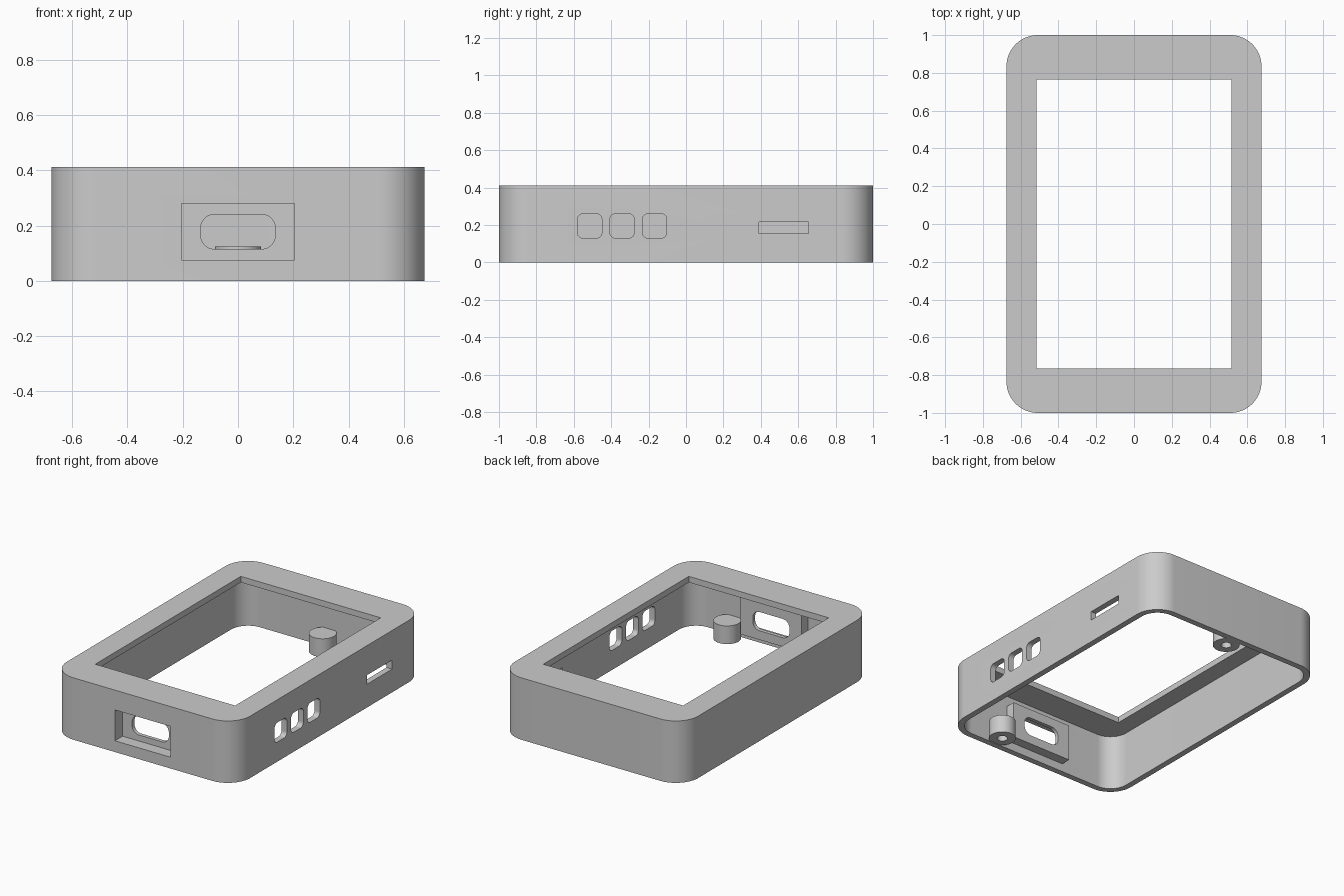
import bpy, bmesh, math

cube = bpy.data.objects.get("Cube")
if cube:
    bpy.data.objects.remove(cube, do_unlink=True)

grey = bpy.data.materials.new("plain_grey")
grey.use_nodes = True
colour = (0.6, 0.6, 0.6, 1)
grey.diffuse_color = colour
grey.node_tree.nodes["Principled BSDF"].inputs["Base Color"].default_value = colour

# How profile coordinates (u, v) and depth d map to space for each extrusion axis
PLACE = {"X": lambda u, v, d: (d, u, v),
         "Y": lambda u, v, d: (u, d, v),
         "Z": lambda u, v, d: (u, v, d)}


def rounded_outline(u0, u1, v0, v1, r, steps=16):
    """Outline of a rectangle with rounded corners, or sharp ones when r is 0."""
    if r == 0:
        return [(u0, v0), (u1, v0), (u1, v1), (u0, v1)]
    centres = [(u1 - r, v1 - r), (u0 + r, v1 - r), (u0 + r, v0 + r), (u1 - r, v0 + r)]
    outline = []
    for corner, (cu, cv) in enumerate(centres):
        for i in range(steps + 1):
            a = (corner + i / steps) * math.pi / 2
            outline.append((cu + r * math.cos(a), cv + r * math.sin(a)))
    return outline


def prism(name, axis, u, v, depth, r=0.0):
    """Extrude a rounded rectangle along an axis."""
    bm = bmesh.new()
    outline = rounded_outline(*u, *v, r)
    rings = [[bm.verts.new(PLACE[axis](a, b, d)) for a, b in outline] for d in depth]
    for ring in rings:
        bm.faces.new(ring)
    for i in range(len(outline)):
        bm.faces.new((rings[0][i - 1], rings[0][i], rings[1][i], rings[1][i - 1]))
    bmesh.ops.remove_doubles(bm, verts=bm.verts, dist=1e-5)
    bmesh.ops.recalc_face_normals(bm, faces=bm.faces)
    mesh = bpy.data.meshes.new(name)
    bm.to_mesh(mesh)
    bm.free()
    mesh.materials.append(grey)
    obj = bpy.data.objects.new(name, mesh)
    bpy.context.collection.objects.link(obj)
    return obj


def cylinder(name, x, y, r, z0, z1):
    bpy.ops.mesh.primitive_cylinder_add(vertices=48, radius=r, depth=z1 - z0,
                                        location=(x, y, (z0 + z1) / 2))
    obj = bpy.context.object
    obj.name = name
    obj.data.materials.append(grey)
    return obj


def activate(obj):
    bpy.ops.object.select_all(action="DESELECT")
    obj.select_set(True)
    bpy.context.view_layer.objects.active = obj


def combine(target, tool, operation="DIFFERENCE"):
    """Apply a boolean and remove its tool."""
    tool.hide_render = True
    mod = target.modifiers.new("combine", "BOOLEAN")
    mod.operation, mod.solver, mod.object = operation, "EXACT", tool
    activate(target)
    bpy.ops.object.modifier_apply(modifier=mod.name)
    bpy.data.objects.remove(tool, do_unlink=True)


def smooth(obj):
    activate(obj)
    bpy.ops.object.shade_smooth_by_angle(angle=math.radians(30))


W, L, H, WALL, R = 0.675, 1.0, 0.412, 0.04, 0.165

# Open-bottomed shell with a window in its top
case = prism("case_shell", "Z", (-W, W), (-L, L), (0, H), R)
combine(case, prism("cavity", "Z", (WALL - W, W - WALL), (WALL - L, L - WALL),
                    (-0.1, H - WALL), R - WALL))
combine(case, prism("window", "Z", (-0.515, 0.515), (-0.765, 0.765), (0.2, 0.6)))

# Port housing, its outer recess and the rounded opening
combine(case, prism("port_housing", "Y", (-0.225, 0.225), (0.055, 0.3), (-0.98, -0.895)),
        "UNION")
combine(case, prism("port_recess", "Y", (-0.205, 0.205), (0.075, 0.28), (-1.1, -0.92)))
combine(case, prism("port_opening", "Y", (-0.135, 0.135), (0.115, 0.24), (-1.1, -0.8), 0.05))

# Three button openings and the card slot in the left wall
for y in (-0.515, -0.342, -0.168):
    combine(case, prism("button_opening", "X", (y - 0.065, y + 0.065), (0.13, 0.26),
                        (0.5, 0.8), 0.03))
combine(case, prism("card_slot", "X", (0.39, 0.655), (0.155, 0.215), (0.5, 0.8)))
smooth(case)

# Screw posts merging into the end walls, each with a blind hole below
for name, x, y in (("front_screw_post", 0.32, -0.89), ("back_screw_post", 0, 0.89)):
    post = cylinder(name, x, y, 0.083, 0.004, 0.125)
    combine(post, cylinder("screw_hole", x, y, 0.032, -0.1, 0.1))
    smooth(post)
